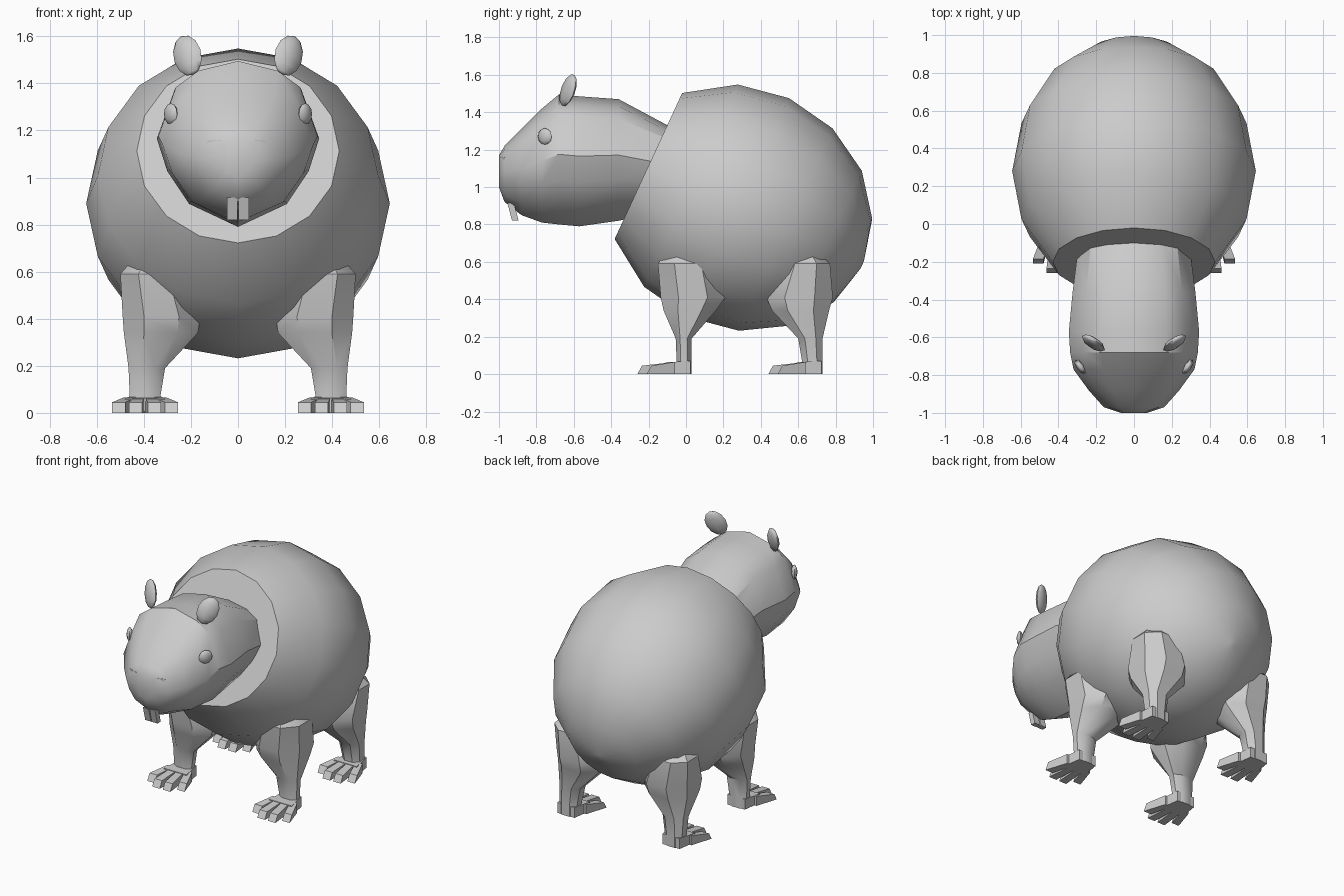
import bpy, bmesh, math
from mathutils import Matrix, Vector

if "Cube" in bpy.data.objects:
    bpy.data.objects.remove(bpy.data.objects["Cube"])

fur = bpy.data.materials.new("grey fur")
fur.diffuse_color = (0.6, 0.6, 0.6, 1)
fur.use_nodes = True
fur.node_tree.nodes["Principled BSDF"].inputs["Base Color"].default_value = fur.diffuse_color


def finish(bm, name, angle=35):
    """Turn a bmesh into a named, angle-smoothed object."""
    bmesh.ops.recalc_face_normals(bm, faces=bm.faces)
    mesh = bpy.data.meshes.new(name)
    bm.to_mesh(mesh)
    bm.free()
    mesh.materials.append(fur)
    obj = bpy.data.objects.new(name, mesh)
    bpy.context.collection.objects.link(obj)
    bpy.ops.object.select_all(action='DESELECT')
    obj.select_set(True)
    bpy.context.view_layer.objects.active = obj
    bpy.ops.object.shade_smooth_by_angle(angle=math.radians(angle))
    return obj


def loft(bm, rings):
    """Skin equal-length closed rings and cap both ends."""
    loops = [[bm.verts.new(p) for p in ring] for ring in rings]
    n = len(loops[0])
    for a, b in zip(loops, loops[1:]):
        for i in range(n):
            j = (i + 1) % n
            bm.faces.new((a[i], a[j], b[j], b[i]))
    bm.faces.new(loops[0])
    bm.faces.new(loops[-1])


def ellipsoid(name, loc, size, rot, seg=10, rings=6):
    bm = bmesh.new()
    bmesh.ops.create_uvsphere(bm, u_segments=seg, v_segments=rings, radius=1)
    m = Matrix.Translation(loc) @ rot @ Matrix.Diagonal((*size, 1))
    bmesh.ops.transform(bm, matrix=m, verts=bm.verts)
    return finish(bm, name, 50)


# Body: tilted egg, sliced flat at the neck
axis = Vector((0, 0.908, -0.42)).normalized()
up = Vector((0, 0.42, 0.908)).normalized()
centre = Vector((0, 0.28, 0.89))
profile = [(0.73 * math.cos(math.radians(a)), 0.645 * math.sin(math.radians(a)))
           for a in (2, 22.5, 45, 67.5, 90, 112.5)] + [(-0.53, 0.43)]
body = bmesh.new()
loft(body, [[centre + axis * t + Vector((r * math.sin(k * math.pi / 8), 0, 0))
             + up * r * math.cos(k * math.pi / 8) for k in range(16)]
            for t, r in profile])
finish(body, "body")

# Head: one cross-section scaled along the snout (y, half width, bottom, top)
half = [(0.6, 0.14), (0.87, 0.34), (1, 0.54), (0.78, 0.84), (0.5, 0.94)]
section = [(0, 0)] + half + [(0, 1)] + [(-x, z) for x, z in reversed(half)]
stations = [(-1.0, 0.07, 1.0, 1.17), (-0.97, 0.16, 0.92, 1.22),
            (-0.88, 0.24, 0.85, 1.31), (-0.77, 0.32, 0.81, 1.42),
            (-0.68, 0.338, 0.80, 1.495), (-0.57, 0.345, 0.79, 1.485),
            (-0.36, 0.325, 0.82, 1.47), (-0.08, 0.29, 0.88, 1.32)]
head = bmesh.new()
loft(head, [[(x * w, y, lo + z * (hi - lo)) for x, z in section]
            for y, w, lo, hi in stations])
finish(head, "head")

# Leg rings: z, x range, front y range, rear y range
leg_rings = [(0.00, 0.33, 0.46, -0.05, 0.03, 0.62, 0.73),
             (0.07, 0.33, 0.46, -0.05, 0.03, 0.62, 0.73),
             (0.19, 0.31, 0.465, -0.055, 0.03, 0.60, 0.73),
             (0.34, 0.17, 0.485, -0.12, 0.16, 0.46, 0.765),
             (0.41, 0.16, 0.49, -0.135, 0.21, 0.43, 0.785),
             (0.59, 0.22, 0.50, -0.15, 0.17, 0.51, 0.77),
             (0.66, 0.25, 0.44, -0.10, 0.12, 0.56, 0.70)]
octagon = [(1, .45), (.45, 1), (-.45, 1), (-1, .45), (-1, -.45), (-.45, -1), (.45, -1), (1, -.45)]


def box(bm, x0, x1, x2, x3, y0, y1, ztop0, ztop1, slant=0.0):
    """Wedge from back edge (x0..x1 at y0) to front edge (x2..x3 at y1)."""
    loft(bm, [[(x0, y0, 0), (x1, y0, 0), (x1, y0, ztop0), (x0, y0, ztop0)],
              [(x2, y1, 0), (x3, y1, 0), (x3, y1 + slant, ztop1), (x2, y1 + slant, ztop1)]])


for side, s in (("left", -1), ("right", 1)):
    for end, k, dy in (("front", 3, 0.0), ("rear", 5, 0.7)):
        leg = bmesh.new()
        rings = []
        for row in leg_rings:
            z, x0, x1, y0, y1 = row[0], row[1], row[2], row[k], row[k + 1]
            rings.append([(s * ((x0 + x1) / 2 + u * (x1 - x0) / 2),
                           (y0 + y1) / 2 + v * (y1 - y0) / 2, z) for u, v in octagon])
        loft(leg, rings)
        finish(leg, f"{end}_leg_{side}")

        # Foot: sole plus four fanned toes
        foot = bmesh.new()
        cx = s * 0.395
        box(foot, cx - .065, cx + .065, cx - .085, cx + .085, dy + .025, dy - .11, .07, .063)
        for base, tip, ytip in ((-.068, -.112, -.21), (-.024, -.04, -.26),
                                (.024, .04, -.26), (.068, .112, -.21)):
            b, t = cx + base, cx + tip
            box(foot, b - .024, b + .024, t - .028, t + .028,
                dy - .06, dy + ytip, .065, .045, .025)
        finish(foot, f"{end}_foot_{side}", 20)

    # Ear: thin leaf leaning outward
    rot = (Matrix.Rotation(-s * math.radians(-24), 4, 'Z')
           @ Matrix.Rotation(s * math.radians(25), 4, 'Y')
           @ Matrix.Rotation(math.radians(-12), 4, 'X'))
    ellipsoid(f"ear_{side}", (s * 0.215, -0.63, 1.518), (0.066, 0.026, 0.092), rot, 8, 6)

    # Eye: shallow lid bump on the cheek
    ellipsoid(f"eye_{side}", (s * 0.285, -0.755, 1.27), (0.02, 0.045, 0.045),
              Matrix.Rotation(-s * math.radians(35), 4, 'Z'), 8, 6)

    # Nostril: small plate lying on the snout
    nostril = bmesh.new()
    bmesh.ops.create_cube(nostril, size=1)
    m = (Matrix.Translation((s * 0.10, -0.977, 1.13))
         @ Matrix.Rotation(s * math.radians(18), 4, 'Z')
         @ Matrix.Diagonal((0.065, 0.009, 0.06, 1)))
    bmesh.ops.transform(nostril, matrix=m, verts=nostril.verts)
    finish(nostril, f"nostril_{side}")

    # Front tooth
    tooth = bmesh.new()
    x0, x1 = s * 0.003, s * 0.046
    loft(tooth, [[(x0, y, z), (x1, y, z), (x1, y + .035, z), (x0, y + .035, z)]
                 for y, z in ((-0.93, 0.82), (-0.955, 0.915))])
    finish(tooth, f"tooth_{side}")
